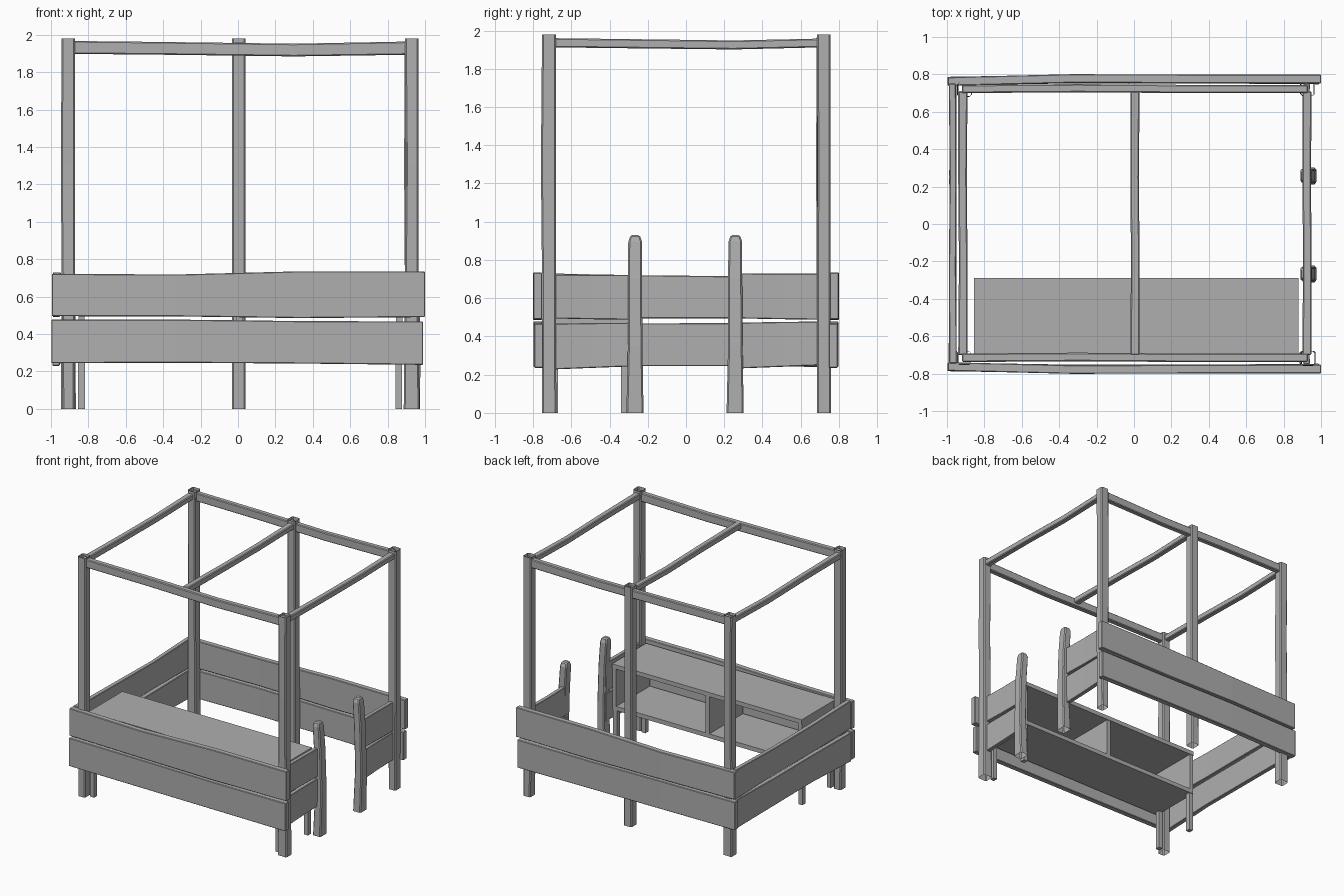
import bpy, bmesh

if "Cube" in bpy.data.objects:
    bpy.data.objects.remove(bpy.data.objects["Cube"])

# dark grey wood
wood = bpy.data.materials.new("grey_wood")
wood.diffuse_color = (0.43, 0.43, 0.43, 1)
wood.use_nodes = True
wood.node_tree.nodes["Principled BSDF"].inputs["Base Color"].default_value = wood.diffuse_color

def board(name, axis, stations, bevel=0.006, start_cap=True, end_cap=True):
    """Loft a rectangular section along an axis.
    Station: (position, a0, a1, b0, b1), a and b being the other two axes in xyz order."""
    bm = bmesh.new()
    others = [i for i in range(3) if i != axis]
    rings = []
    for pos, a0, a1, b0, b1 in stations:
        ring = []
        for a, b in ((a0, b0), (a1, b0), (a1, b1), (a0, b1)):
            co = [0, 0, 0]
            co[axis], co[others[0]], co[others[1]] = pos, a, b
            ring.append(bm.verts.new(co))
        rings.append(ring)
    for r, s in zip(rings, rings[1:]):
        for i in range(4):
            j = (i + 1) % 4
            bm.faces.new((r[i], r[j], s[j], s[i]))
    caps = [bm.faces.new(rings[0]), bm.faces.new(rings[-1])]
    bmesh.ops.recalc_face_normals(bm, faces=bm.faces)
    # posts are left open at hidden ends
    bmesh.ops.delete(bm, geom=[f for f, keep in zip(caps, (start_cap, end_cap)) if not keep],
                     context='FACES_ONLY')
    mesh = bpy.data.meshes.new(name)
    bm.to_mesh(mesh)
    bm.free()
    mesh.materials.append(wood)
    ob = bpy.data.objects.new(name, mesh)
    bpy.context.collection.objects.link(ob)
    if bevel:
        m = ob.modifiers.new("chamfer", 'BEVEL')
        m.width, m.segments, m.limit_method = bevel, 1, 'ANGLE'
        m.angle_limit = 0.8
    return ob

def box(name, x0, x1, y0, y1, z0, z1):
    return board(name, 2, [(z0, x0, x1, y0, y1), (z1, x0, x1, y0, y1)], 0)

X, Y, Z = 0, 1, 2

# roof posts, slightly crooked
for name, x, y, lean in (("front_left_post", -0.907, -0.717, -0.004),
                         ("front_right_post", 0.928, -0.717, 0.006),
                         ("back_left_post", -0.907, 0.72, 0.004),
                         ("back_middle_post", 0.005, 0.72, 0.0),
                         ("back_right_post", 0.928, 0.72, -0.004)):
    h = 0.036
    board(name, Z, [(0, x - h - lean, x + h + lean, y - h, y + h + 0.003),
                    (0.7, x - h, x + h, y - h, y + h),
                    (1.3, x - h + lean, x + h, y - h - lean, y + h),
                    (1.98, x - h, x + h, y - h, y + h)], 0.008, False, False)

# long roof beams with a slight sag
for name, y0, y1 in (("front_roof_beam", -0.738, -0.692), ("back_roof_beam", 0.700, 0.744)):
    board(name, X, [(-0.92, y0, y1, 1.898, 1.967), (-0.3, y0 + 0.004, y1 + 0.004, 1.892, 1.96),
                    (0.3, y0, y1, 1.884, 1.952), (0.93, y0, y1, 1.893, 1.964)])

# cross beams
for name, x0, x1 in (("left_roof_beam", -0.94, -0.89), ("middle_roof_beam", -0.02, 0.03),
                     ("right_roof_beam", 0.90, 0.95)):
    board(name, Y, [(-0.70, x0, x1, 1.912, 1.96), (-0.2, x0 + 0.004, x1, 1.906, 1.954),
                    (0.25, x0, x1 - 0.004, 1.901, 1.948), (0.71, x0, x1, 1.912, 1.958)])

# long wall planks, front and back
for side, s in (("front", -1), ("back", 1)):
    def wall(name, rows):
        board(name, X, [(x, *sorted((s * (0.747 + d), s * (0.793 + d))), z0, z1)
                        for x, d, z0, z1 in rows], 0.004)
    wall(side + "_upper_plank", [(-0.995, -0.008, 0.495, 0.722), (-0.33, 0.008, 0.494, 0.718),
                                 (0.33, 0.006, 0.485, 0.735), (1.0, 0.005, 0.49, 0.734)])
    wall(side + "_lower_plank", [(-0.998, -0.006, 0.244, 0.477), (-0.33, 0.005, 0.246, 0.477),
                                 (0.33, 0.005, 0.242, 0.469), (0.99, 0.0, 0.235, 0.467)])

# left wall planks
board("left_upper_plank", Y, [(-0.745, -0.988, -0.947, 0.50, 0.73), (-0.25, -0.99, -0.952, 0.495, 0.72),
                              (0.25, -0.985, -0.95, 0.495, 0.715), (0.75, -0.99, -0.952, 0.49, 0.73)], 0.004)
board("left_lower_plank", Y, [(-0.745, -0.992, -0.952, 0.23, 0.468), (-0.25, -0.985, -0.948, 0.245, 0.468),
                              (0.25, -0.988, -0.95, 0.245, 0.470), (0.75, -0.985, -0.948, 0.24, 0.478)], 0.004)

# short planks beside the doorway
for name, ys, dz in (("front_side", (-0.75, -0.5, -0.24), 0.0), ("back_side", (0.24, 0.5, 0.75), 0.006)):
    board(name + "_upper_plank", Y, [(ys[0], 0.905, 0.94, 0.495, 0.724 + dz),
                                     (ys[1], 0.902, 0.937, 0.49, 0.722 + dz),
                                     (ys[2], 0.905, 0.94, 0.487, 0.722 + dz)], 0.004)
    board(name + "_lower_plank", Y, [(ys[0], 0.905, 0.94, 0.225 + dz, 0.465 + dz),
                                     (ys[1], 0.902, 0.937, 0.235 + dz, 0.47 + dz),
                                     (ys[2], 0.905, 0.94, 0.245 + dz, 0.472 + dz)], 0.004)

# doorway posts with tapered tops
for name, y in (("front_door_post", -0.266), ("back_door_post", 0.258)):
    board(name, Z, [(0, 0.90, 0.972, y - 0.046, y + 0.044), (0.35, 0.913, 0.977, y - 0.038, y + 0.038),
                    (0.7, 0.903, 0.967, y - 0.038, y + 0.036), (0.895, 0.89, 0.952, y - 0.036, y + 0.036),
                    (0.93, 0.897, 0.945, y - 0.024, y + 0.024)], 0.008, False)

# serving counter: top, shelf, dividers and legs
box("counter_top", -0.855, 0.88, -0.735, -0.29, 0.675, 0.71)
box("counter_shelf", -0.855, 0.88, -0.735, -0.295, 0.33, 0.365)
for name, x in (("left_counter_side", -0.837), ("counter_divider", 0.01), ("right_counter_side", 0.862)):
    box(name, x - 0.017, x + 0.017, -0.735, -0.295, 0.365, 0.675)
for lr, x in (("left", -0.837), ("right", 0.86)):
    for fb, y in (("front", -0.69), ("back", -0.32)):
        box(f"{fb}_{lr}_counter_leg", x - 0.018, x + 0.018, y - 0.02, y + 0.02, 0, 0.33)
